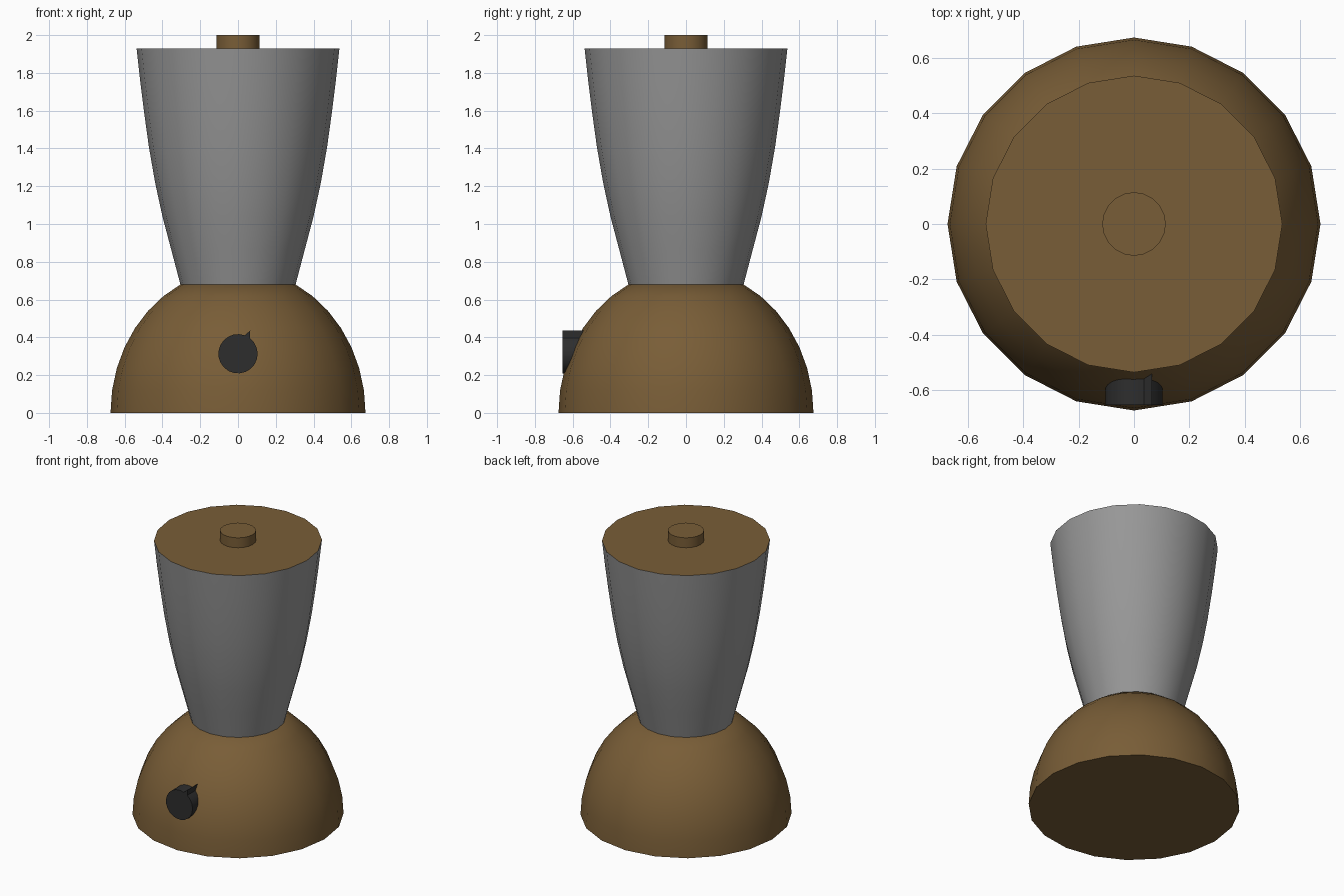
import bpy, bmesh, math

if "Cube" in bpy.data.objects:
    bpy.data.objects.remove(bpy.data.objects["Cube"])

SIDES = 20


def material(name, color):
    m = bpy.data.materials.new(name)
    m.diffuse_color = (*color, 1)
    m.use_nodes = True
    m.node_tree.nodes["Principled BSDF"].inputs["Base Color"].default_value = m.diffuse_color
    return m


def finish(name, bm, mat):
    bmesh.ops.recalc_face_normals(bm, faces=bm.faces)
    mesh = bpy.data.meshes.new(name)
    bm.to_mesh(mesh)
    bm.free()
    ob = bpy.data.objects.new(name, mesh)
    bpy.context.collection.objects.link(ob)
    mesh.materials.append(mat)
    bpy.ops.object.select_all(action='DESELECT')
    ob.select_set(True)
    bpy.context.view_layer.objects.active = ob
    bpy.ops.object.shade_smooth_by_angle(angle=math.radians(35))
    return ob


def lathe(name, profile, mat, cap_bottom=False, cap_top=False):
    """Turn (radius, height) points around the z axis."""
    bm = bmesh.new()
    rings = [[bm.verts.new((r * math.cos(math.tau * i / SIDES),
                            r * math.sin(math.tau * i / SIDES), z))
              for i in range(SIDES)] for r, z in profile]
    for a, b in zip(rings, rings[1:]):
        for i in range(SIDES):
            j = (i + 1) % SIDES
            bm.faces.new((a[i], a[j], b[j], b[i]))
    if cap_bottom:
        bm.faces.new(rings[0][::-1])
    if cap_top:
        bm.faces.new(rings[-1])
    return finish(name, bm, mat)


brown = material("brown", (0.19, 0.11, 0.038))
grey = material("grey", (0.31, 0.31, 0.31))
black = material("black", (0.027, 0.027, 0.027))

# Motor base: elliptical dome cut off under the jar
t_end = math.asin(0.68 / 0.762)
dome = [(0.675 * math.cos(t_end * k / 7), 0.762 * math.sin(t_end * k / 7))
        for k in range(8)]
lathe("motor_base", dome, brown, cap_bottom=True, cap_top=True)

# Flared jar
lathe("jar", [(0.305, 0.68), (0.355, 0.87), (0.40, 1.04), (0.439, 1.22),
              (0.472, 1.41), (0.497, 1.59), (0.517, 1.75), (0.537, 1.93)], grey)

# Lid closing the jar, with its grip in the same turned piece
lathe("lid", [(0.537, 1.93), (0.115, 1.93), (0.115, 2.0)], brown, cap_top=True)

# Control dial: round outline with a pointed tip, extruded into the base
outline = [(0.104 * math.cos(a), 0.313 + 0.104 * math.sin(a))
           for a in (math.radians(70 + 343 * k / 20) for k in range(21))]
outline.append((0.065, 0.436))
bm = bmesh.new()
front = bm.faces.new([bm.verts.new((x, -0.655, z)) for x, z in outline])
ext = bmesh.ops.extrude_face_region(bm, geom=[front], use_keep_orig=True)
bmesh.ops.translate(bm, vec=(0, 0.155, 0),
                    verts=[g for g in ext["geom"] if isinstance(g, bmesh.types.BMVert)])
finish("control_dial", bm, black)
